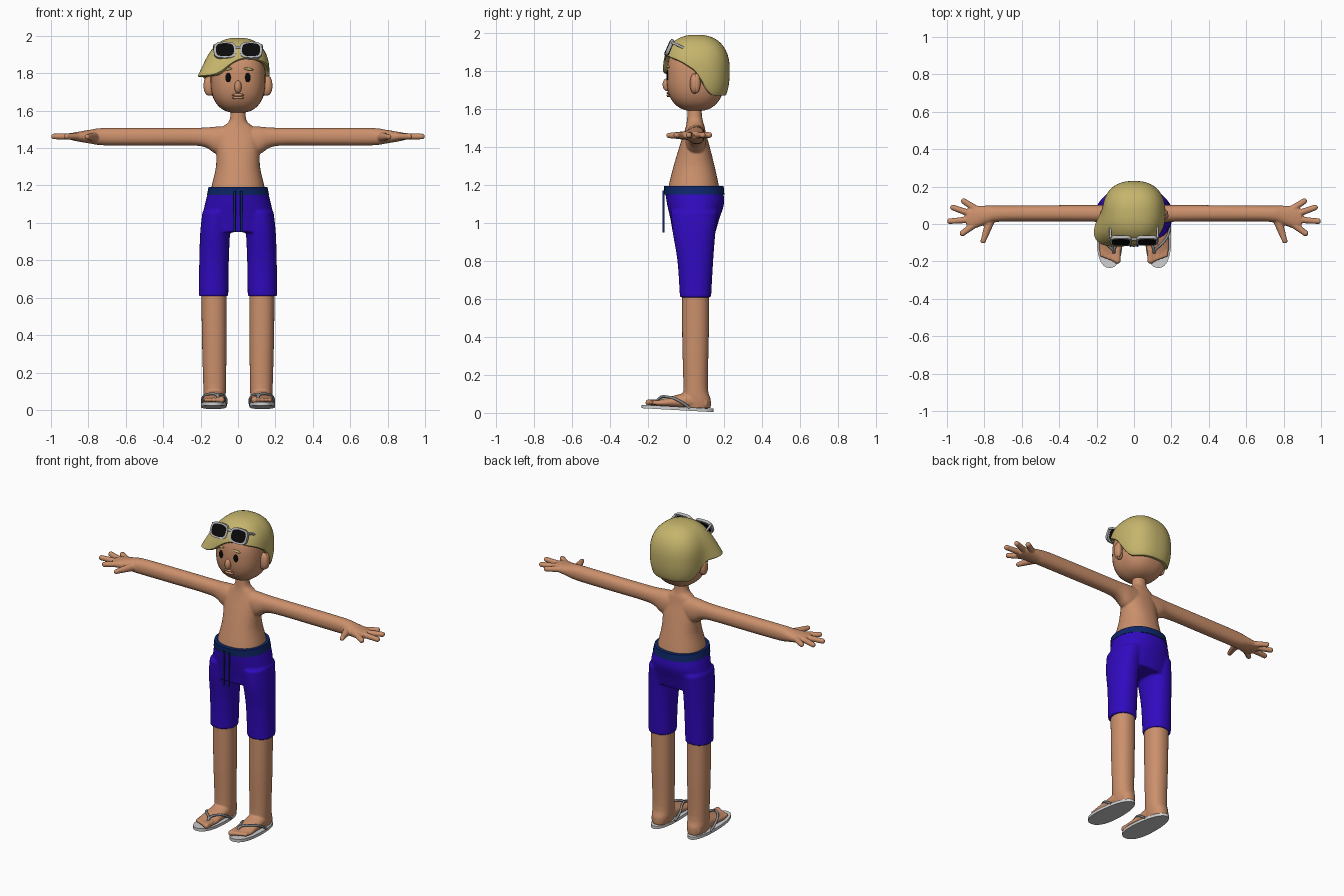
import bpy, bmesh, math
from mathutils import Vector as V, Matrix

if "Cube" in bpy.data.objects:
    bpy.data.objects.remove(bpy.data.objects["Cube"])


def material(name, r, g, b):
    m = bpy.data.materials.new(name)
    m.diffuse_color = (r, g, b, 1)
    m.use_nodes = True
    m.node_tree.nodes["Principled BSDF"].inputs["Base Color"].default_value = m.diffuse_color
    return m


SKIN = material("skin", 0.60, 0.28, 0.15)
HAIR = material("blond", 0.56, 0.46, 0.15)
BLUE = material("shorts blue", 0.03, 0.003, 0.52)
NAVY = material("navy", 0.004, 0.02, 0.14)
BLACK = material("black", 0.003, 0.003, 0.003)
SOLE = material("light grey", 0.62, 0.62, 0.62)
STRAP = material("strap grey", 0.24, 0.26, 0.28)
FRAME = material("frame grey", 0.45, 0.45, 0.45)


def finish(bm, name, mat, voxel=0, smooth=4):
    bmesh.ops.recalc_face_normals(bm, faces=bm.faces)
    me = bpy.data.meshes.new(name)
    bm.to_mesh(me)
    bm.free()
    me.materials.append(mat)
    me.polygons.foreach_set("use_smooth", [True] * len(me.polygons))
    me.set_sharp_from_angle(angle=math.radians(45))
    ob = bpy.data.objects.new(name, me)
    bpy.context.collection.objects.link(ob)
    if voxel:  # fuse overlapping lofts into one soft skin
        r = ob.modifiers.new("fuse", "REMESH")
        r.mode, r.voxel_size, r.use_smooth_shade = "VOXEL", voxel, True
        s = ob.modifiers.new("soften", "SMOOTH")
        s.factor, s.iterations = 0.5, smooth
    return ob


def power(x, n):
    return math.copysign(abs(x) ** (2 / n), x)


def loft(bm, secs, steps=4, n=2.2, k=36):
    """Closed loft through sections (centre, u radius, v radius)."""
    path = []
    for i in range(len(secs) - 1):
        p = [secs[max(0, min(len(secs) - 1, j))] for j in range(i - 1, i + 3)]
        for s in range(steps):
            t = s / steps
            w = ((-t + 2*t*t - t**3) / 2, (2 - 5*t*t + 3*t**3) / 2,
                 (t + 4*t*t - 3*t**3) / 2, (t**3 - t*t) / 2)
            path.append([sum((p[j][c] * w[j] for j in range(4)), V((0, 0, 0))) for c in range(3)])
    path.append(secs[-1])
    rings = []
    for c, u, v in path:
        ang = [2 * math.pi * i / k for i in range(k)]
        rings.append([bm.verts.new(c + u * power(math.cos(a), n) + v * power(math.sin(a), n)) for a in ang])
    bridge(bm, rings)
    bm.faces.new(rings[0])
    bm.faces.new(rings[-1])


def bridge(bm, rings):
    for a, b in zip(rings, rings[1:]):
        for i in range(len(a)):
            j = (i + 1) % len(a)
            bm.faces.new((a[i], a[j], b[j], b[i]))


def upright(z, cx, rx, y0, y1):
    return V((cx, (y0 + y1) / 2, z)), V((rx, 0, 0)), V((0, (y1 - y0) / 2, 0))


def across(x, y, z, ry, rz):
    return V((x, y, z)), V((0, ry, 0)), V((0, 0, rz))


def beads(bm, a, b, ra, rb, count=9):
    """Tapered finger shape as overlapping balls."""
    for i in range(count):
        t = i / (count - 1)
        m = Matrix.Translation(V(a).lerp(V(b), t))
        bmesh.ops.create_icosphere(bm, subdivisions=2, radius=ra + (rb - ra) * t, matrix=m)


def ball(name, mat, c, size, n=2, rot=0):
    """Superellipsoid."""
    bm = bmesh.new()
    bmesh.ops.create_uvsphere(bm, u_segments=40, v_segments=28, radius=1)
    for v in bm.verts:
        r = sum(abs(q) ** n for q in v.co) ** (-1 / n)
        v.co = V([q * r * s for q, s in zip(v.co, size)])
    bm.transform(Matrix.Translation(c) @ Matrix.Rotation(rot, 4, "Y"))
    return finish(bm, name, mat)


def tube(name, mat, pts, r):
    cu = bpy.data.curves.new(name, "CURVE")
    cu.dimensions, cu.bevel_depth, cu.bevel_resolution, cu.use_fill_caps = "3D", r, 3, True
    sp = cu.splines.new("BEZIER")
    sp.bezier_points.add(len(pts) - 1)
    for b, p in zip(sp.bezier_points, pts):
        b.co = p
        b.handle_left_type = b.handle_right_type = "AUTO"
    sp.resolution_u = 8
    cu.materials.append(mat)
    ob = bpy.data.objects.new(name, cu)
    bpy.context.collection.objects.link(ob)


# Torso, arms and hands
bm = bmesh.new()
loft(bm, [upright(*p) for p in (
    (1.14, 0, .148, -.098, .18), (1.2, 0, .14, -.09, .172), (1.3, 0, .118, -.065, .15), (1.4, 0, .116, -.035, .125),
    (1.46, 0, .115, -.015, .108), (1.51, 0, .085, 0, .097), (1.54, 0, .05, .005, .088), (1.58, 0, .04, .008, .083),
    (1.64, 0, .04, .01, .083))])
for s in (-1, 1):
    loft(bm, [across(s * x, *p) for x, *p in (
        (0, .05, 1.43, .055, .09), (.11, .052, 1.44, .054, .075), (.17, .055, 1.456, .047, .054),
        (.25, .057, 1.461, .044, .047), (.5, .057, 1.461, .043, .047), (.72, .055, 1.461, .043, .046),
        (.79, .048, 1.461, .05, .037), (.86, .035, 1.461, .06, .025), (.895, .03, 1.462, .045, .018))])
    beads(bm, (s * .77, .015, 1.46), (s * .806, -.09, 1.46), .026, .015)
    for a, b in (((.85, 0), (.917, -.05)), ((.86, .025), (.984, .015)),
                 ((.86, .05), (.968, .088)), ((.83, .07), (.91, .122))):
        beads(bm, (s * a[0], a[1], 1.462), (s * b[0], b[1], 1.462), .020, .0165)
finish(bm, "upper_body", SKIN, .005, 3)

# Legs and feet, flip flops
for s, side in ((-1, "left"), (1, "right")):
    bm = bmesh.new()
    loft(bm, [upright(z, s * cx, *p) for z, cx, *p in (
        (.7, .128, .068, -.02, .122), (.4, .127, .066, -.02, .12), (.14, .125, .061, -.014, .115),
        (.07, .125, .058, -.02, .13), (.025, .125, .05, -.02, .13))])
    loft(bm, [(V((s * .127, y, z)), V((w, 0, 0)), V((0, 0, h))) for y, z, w, h in (
        (.11, .05, .045, .03), (.03, .065, .056, .045), (-.05, .06, .058, .034),
        (-.12, .053, .062, .021), (-.155, .051, .055, .015))])
    for i in range(5):
        x = .088 + i * .0205
        r = (.019, .014, .013, .012, .012)[i]
        beads(bm, (s * x, -.14, .054), (s * (x + .001), -.195 + .007 * i, .054), r, r, 5)
    finish(bm, side + "_leg", SKIN, .005, 3)

    bm = bmesh.new()
    sole = [bm.verts.new((s * .13 + (.066 - .045 * y) * power(math.cos(a), 2.3), y, .004 - (y - .145) * .055))
            for a in [2 * math.pi * i / 48 for i in range(48)]
            for y in [-.045 + .19 * power(math.sin(a), 2.3)]]
    top = bmesh.ops.extrude_face_region(bm, geom=[bm.faces.new(sole)])["geom"]
    bmesh.ops.translate(bm, verts=[g for g in top if isinstance(g, bmesh.types.BMVert)], vec=(0, 0, .018))
    finish(bm, side + "_flip_flop_sole", SOLE)
    for d in (-1, 1):
        tube(side + "_flip_flop_strap", STRAP, [
            (s * .107, -.16, .035), (s * .108, -.145, .073), (s * .127 + d * .04, -.085, .082),
            (s * .127 + d * .063, -.03, .06), (s * .127 + d * .062, .02, .025)], .007)

# Shorts with waistband and drawstrings
bm = bmesh.new()
loft(bm, [upright(*p) for p in (
    (1.175, 0, .157, -.112, .195), (1.1, 0, .177, -.1, .2), (1.02, 0, .192, -.082, .175), (.95, 0, .198, -.07, .155))])
for s in (-1, 1):
    loft(bm, [upright(z, s * cx, *p) for z, cx, *p in (
        (1.06, .11, .08, -.08, .17), (.95, .122, .08, -.07, .155), (.8, .128, .079, -.045, .143),
        (.608, .131, .079, -.032, .132))])
finish(bm, "shorts", BLUE, .007, 5)
bm = bmesh.new()
loft(bm, [upright(1.15, 0, .166, -.113, .202), upright(1.193, 0, .157, -.117, .198)], 1)
finish(bm, "waistband", NAVY)
for x in (-.018, .018):
    tube("drawstring", NAVY, [(x, -.118, 1.17), (x, -.118, .95)], .006)

# Head and face
ball("head", SKIN, (0, .05, 1.77), (.147, .152, .182), 2.5)
ball("nose", SKIN, (0, -.1, 1.727), (.019, .023, .034))
for z in (1.684, 1.669):
    ball("lip", SKIN, (0, -.09, z), (.032, .012, .008))
for s in (-1, 1):
    ball("eye", BLACK, (s * .052, -.097, 1.777), (.015, .006, .025))
    ball("eyebrow", HAIR, (s * .056, -.094, 1.822), (.026, .008, .007), 2, s * .15)
    ball("ear", SKIN, (s * .152, .045, 1.733), (.032, .024, .053), 2.2)
    ball("ear_rim", SKIN, (s * .165, .056, 1.735), (.018, .02, .05))

# Hair: shell from crown to a hairline, with a swept fringe
LINE = ((0, 1.80), (15, 1.72), (30, 1.675), (150, 1.675), (165, 1.72), (180, 1.785), (212, 1.785),
        (238, 1.795), (255, 1.85), (275, 1.882), (300, 1.88), (330, 1.855), (360, 1.80))


def hairline(deg):
    for (a, za), (b, zb) in zip(LINE, LINE[1:]):
        if a <= deg <= b:
            return za + (zb - za) * (deg - a) / (b - a)


K, M, N = 96, 24, 2.4
cols = []
for i in range(K):
    deg = 360 * i / K
    a = math.radians(deg)
    low = sum(hairline((deg + d) % 360) for d in (-8, -4, 0, 4, 8)) / 5 - 1.80
    base = (abs(math.cos(a) / .168) ** N + abs(math.sin(a) / .175) ** N) ** (-1 / N)
    end = math.acos(max(-1, low / (.19 if low > 0 else .23)))
    fringe = .38 * math.exp(-((deg - 212) / 26) ** 2)
    col = []
    for j in range(1, M + 1):
        t = j / M
        c = math.cos(t * end)
        r = base * (1 - abs(c) ** N) ** (1 / N) * (1 + fringe * t ** 3)
        col.append((r, c * (.19 if c > 0 else .23)))
    r, z = col[-1]
    col += [(r * .97, z - .006), (min(r, base) * .72, z)]
    cols.append([(r * math.cos(a), .055 + r * math.sin(a), 1.80 + z) for r, z in col])
bm = bmesh.new()
rings = [[bm.verts.new(c[j]) for c in cols] for j in range(M + 2)]
bridge(bm, rings)
bm.faces.new(rings[0])
finish(bm, "hair", HAIR)

# Sunglasses pushed up on the hair
TILT = Matrix.Translation((0, -.088, 1.922)) @ Matrix.Rotation(math.radians(-24), 4, "X")


def plate(name, mat, x, y0, y1, w, h, n):
    bm = bmesh.new()
    loft(bm, [(V((x, y, 0)), V((w, 0, 0)), V((0, 0, h))) for y in (y0, y1)], 1, n)
    bm.transform(TILT)
    finish(bm, name, mat)


for s in (-1, 1):
    plate("sunglasses_rim", FRAME, s * .07, -.009, .009, .06, .047, 3.2)
    plate("sunglasses_lens", BLACK, s * .07, -.012, .012, .048, .037, 3)
    tube("sunglasses_arm", FRAME, [TILT @ V((s * .126, y, z)) for y, z in ((0, .03), (.05, .03), (.13, .025))], .007)
tube("sunglasses_bridge", FRAME, [TILT @ V((x, 0, .018)) for x in (-.02, .02)], .008)
